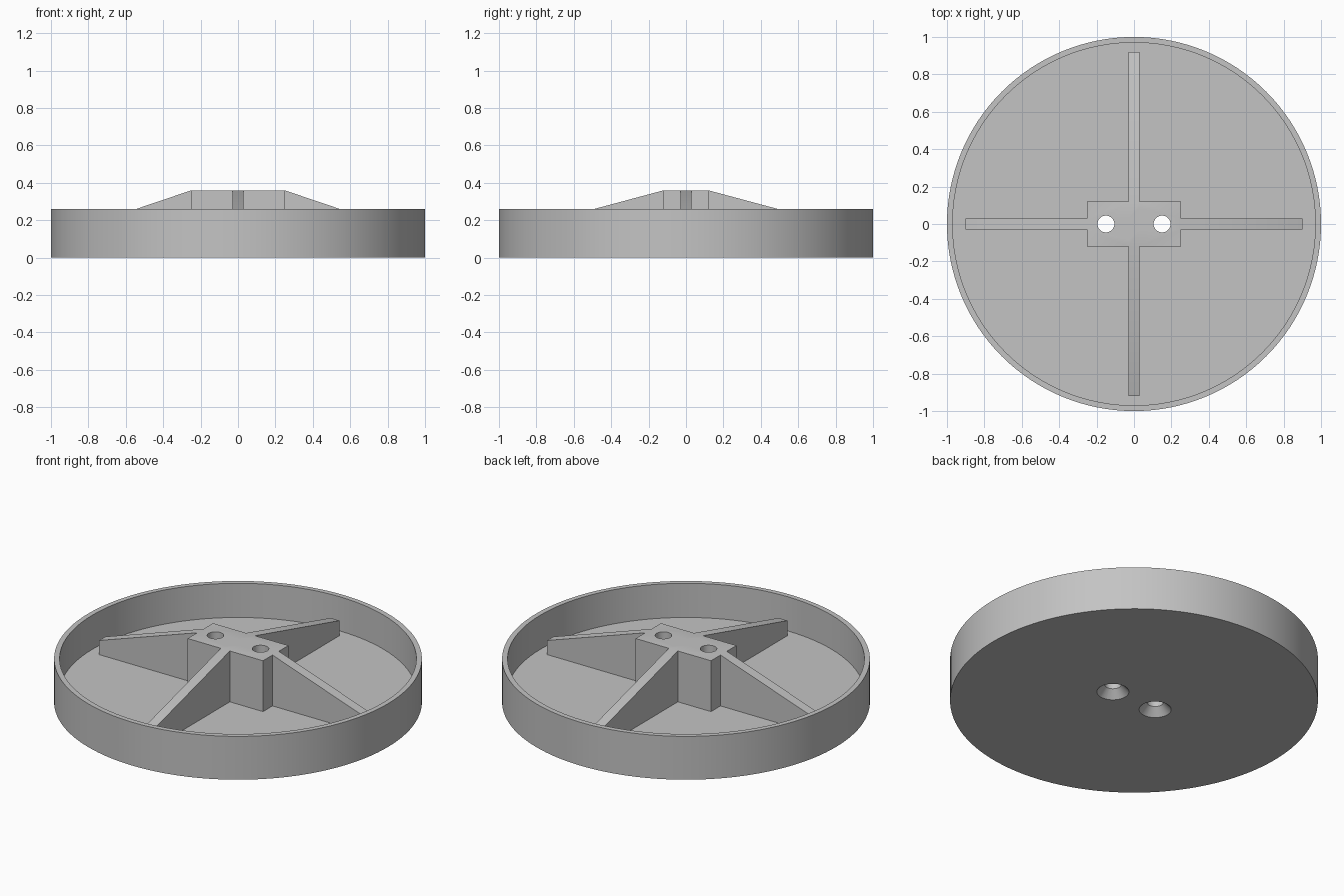
import bpy
import bmesh
import math
from mathutils import Vector

cube = bpy.data.objects.get("Cube")
if cube:
    bpy.data.objects.remove(cube, do_unlink=True)

FLOOR, RIM, TOP = 0.055, 0.26, 0.36

grey = bpy.data.materials.new("plain_grey")
grey.use_nodes = True
grey.diffuse_color = (0.55, 0.55, 0.55, 1)
grey.node_tree.nodes["Principled BSDF"].inputs["Base Color"].default_value = (0.55, 0.55, 0.55, 1)


def finish(name, bm):
    bmesh.ops.remove_doubles(bm, verts=bm.verts, dist=1e-5)
    bmesh.ops.recalc_face_normals(bm, faces=bm.faces)
    mesh = bpy.data.meshes.new(name)
    bm.to_mesh(mesh)
    bm.free()
    mesh.materials.append(grey)
    obj = bpy.data.objects.new(name, mesh)
    bpy.context.collection.objects.link(obj)
    return obj


def lathe(name, profile, steps, x=0):
    """Spin an (r, z) profile, which starts and ends on the axis, about z."""
    bm = bmesh.new()
    verts = [bm.verts.new((r, 0, z)) for r, z in profile]
    edges = [bm.edges.new(pair) for pair in zip(verts, verts[1:])]
    bmesh.ops.spin(bm, geom=verts + edges, cent=(0, 0, 0), axis=(0, 0, 1),
                   angle=math.tau, steps=steps, use_duplicate=False)
    bmesh.ops.translate(bm, verts=bm.verts, vec=(x, 0, 0))
    return finish(name, bm)


def plate(name, half_profile, along, half_width):
    """Mirror a half profile of (distance, z) and extrude it sideways."""
    along = Vector(along)
    side = Vector((-along.y, along.x, 0))
    outline = half_profile + [(-d, z) for d, z in reversed(half_profile)]
    bm = bmesh.new()
    face = bm.faces.new([bm.verts.new(along * d + Vector((0, 0, z)) - side * half_width)
                         for d, z in outline])
    new = bmesh.ops.extrude_face_region(bm, geom=[face])["geom"]
    bmesh.ops.translate(bm, vec=side * half_width * 2,
                        verts=[v for v in new if isinstance(v, bmesh.types.BMVert)])
    return finish(name, bm)


def combine(target, tool, operation):
    mod = target.modifiers.new(tool.name, "BOOLEAN")
    mod.operation, mod.solver, mod.object = operation, "EXACT", tool
    bpy.ops.object.select_all(action="DESELECT")
    target.select_set(True)
    bpy.context.view_layer.objects.active = target
    bpy.ops.object.modifier_apply(modifier=mod.name)
    bpy.data.objects.remove(tool, do_unlink=True)


# Shallow round dish with a thin wall
dish = lathe("round_dish", [(0, 0), (1, 0), (1, RIM), (0.97, RIM), (0.97, FLOOR), (0, FLOOR)], 128)

# Central block and the two sloping ribs that cross it
base = FLOOR / 2
combine(dish, plate("hub_block", [(0.25, base), (0.25, TOP)], (1, 0, 0), 0.12), "UNION")
combine(dish, plate("side_ribs", [(0.90, base), (0.90, 0.14), (0.25, TOP)], (1, 0, 0), 0.03), "UNION")
combine(dish, plate("cross_ribs", [(0.92, base), (0.92, 0.145), (0.12, TOP)], (0, 1, 0), 0.03), "UNION")

# Two screw holes, countersunk from below
for x in (-0.15, 0.15):
    combine(dish, lathe("screw_hole", [(0, -0.01), (0.097, -0.01), (0.045, 0.045),
                                       (0.045, 0.4), (0, 0.4)], 48, x), "DIFFERENCE")

bpy.ops.object.shade_smooth_by_angle(angle=math.radians(30))
